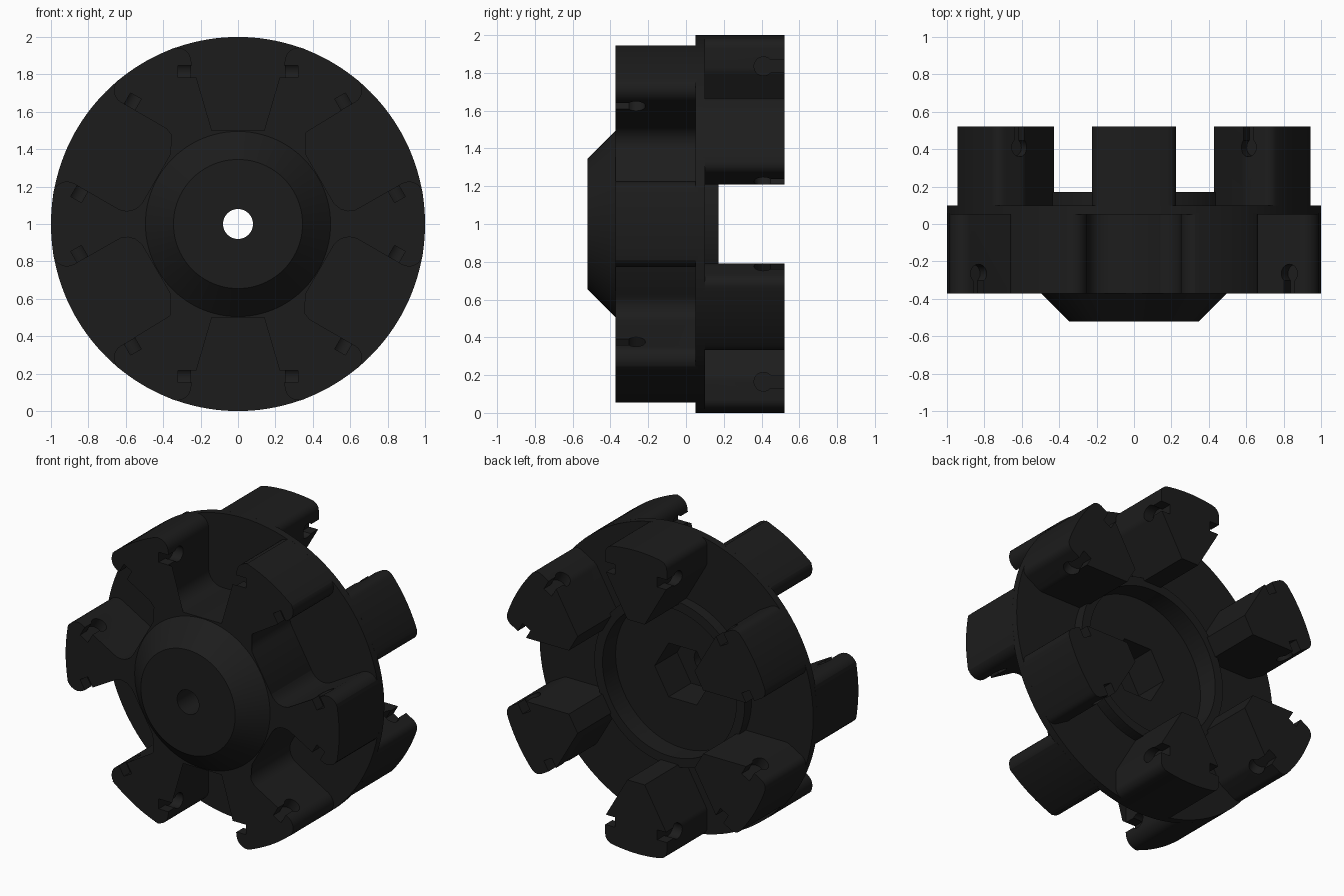
import bpy, bmesh, math
from mathutils import Vector

if "Cube" in bpy.data.objects:
    bpy.data.objects.remove(bpy.data.objects["Cube"])

mat = bpy.data.materials.new("charcoal")
mat.diffuse_color = (0.012, 0.012, 0.012, 1)
mat.use_nodes = True
mat.node_tree.nodes["Principled BSDF"].inputs["Base Color"].default_value = mat.diffuse_color
STEP = math.radians(60)
ANGLES = [math.radians(30 + 60 * k) for k in range(6)]


def place(r, t, a):
    """Radial distance and sideways offset about the hub axis -> x, z."""
    return Vector((r * math.cos(a) - t * math.sin(a),
                   r * math.sin(a) + t * math.cos(a)))


def rounded(corners, steps=8):
    """Outline from (point, fillet radius) pairs."""
    out = []
    for i, (p, rad) in enumerate(corners):
        if not rad:
            out.append(p)
            continue
        d1 = (corners[i - 1][0] - p).normalized()
        d2 = (corners[(i + 1) % len(corners)][0] - p).normalized()
        half = d1.angle(d2) / 2
        c = p + (d1 + d2).normalized() * rad / math.sin(half)
        s = p + d1 * rad / math.tan(half) - c
        e = p + d2 * rad / math.tan(half) - c
        sweep = s.angle(e)
        for j in range(steps + 1):
            f = j / steps
            out.append(c + (s * math.sin((1 - f) * sweep) + e * math.sin(f * sweep)) / math.sin(sweep))
    return out


def new_object(name, bm):
    bmesh.ops.triangulate(bm, faces=[f for f in bm.faces if len(f.verts) > 4])
    me = bpy.data.meshes.new(name)
    bm.to_mesh(me)
    bm.free()
    me.materials.append(mat)
    ob = bpy.data.objects.new(name, me)
    bpy.context.collection.objects.link(ob)
    return ob


def skin(bm, a, b):
    """Closed prism between two rings, wound so that it faces outward."""
    n = len(a)
    for i in range(n):
        j = (i + 1) % n
        bm.faces.new((a[i], b[i], b[j], a[j]))
    bm.faces.new(a)
    bm.faces.new(b[::-1])


def loft(bm, s0, s1):
    """Join two counter-clockwise outlines, each an (outline, y) pair, y rising."""
    skin(bm, *[[bm.verts.new((p.x, y, p.y + 1)) for p in pts] for pts, y in (s0, s1)])


def solid(name, s0, s1):
    bm = bmesh.new()
    loft(bm, s0, s1)
    return new_object(name, bm)


def circle(r, n=96):
    return [place(r, 0, 2 * math.pi * i / n) for i in range(n)]


def keyholes(name, t_range, r, y_round, y_open):
    """Cutters for the keyhole pockets on both flanks of every arm."""
    bm = bmesh.new()
    sgn = 1 if y_open > y_round else -1
    rad, w = 0.05, 0.033
    start = math.asin(w / rad)
    shape = [(w, y_open + sgn * 0.1)]
    for i in range(17):
        a = start + (2 * math.pi - 2 * start) * i / 16
        shape.append((rad * math.sin(a), y_round + sgn * rad * math.cos(a)))
    shape.append((-w, y_open + sgn * 0.1))
    for a in ANGLES:
        for side in (-1, 1):
            pts = shape if sgn * side > 0 else shape[::-1]
            rings = []
            for t in t_range:
                flat = [(place(r + dr, side * t, a), y) for dr, y in pts]
                rings.append([bm.verts.new((p.x, y, p.y + 1)) for p, y in flat])
            skin(bm, *rings)
    return new_object(name, bm)


def volume(me):
    bm = bmesh.new()
    bm.from_mesh(me)
    v = bm.calc_volume(signed=True)
    bm.free()
    return v


def cut(ob, *cutters):
    """Subtract each cutter, changing solver if a result collapses."""
    bpy.context.view_layer.objects.active = ob
    for c in cutters:
        before = ob.data.copy()
        v0 = volume(before)
        for solver in ('EXACT', 'MANIFOLD', 'FLOAT'):
            m = ob.modifiers.new("cut", 'BOOLEAN')
            m.operation, m.solver, m.object = 'DIFFERENCE', solver, c
            bpy.ops.object.modifier_apply(modifier=m.name)
            if 0.1 * v0 < volume(ob.data) < 1.001 * v0:
                break
            ob.data = before.copy()


# Hub core: flats form the floors of the front slots
core = []
for a in ANGLES:
    core += [place(0.5, -0.14, a), place(0.5, 0.14, a)]
hub = solid("hub_core", (core, -0.372), (core, 0.06))

# Front lugs: each fills the space between two neighbouring slots
bm = bmesh.new()
ro = math.sqrt(1 - 0.25 ** 2)
for a in ANGLES:
    b = a + STEP
    corners = [(place(0.5, 0.14, a), 0), (place(0.5, 0.25, a), 0.1), (place(ro, 0.25, a), 0.075)]
    corners += [(place(1, 0, a + math.radians(19 + 2 * i)), 0) for i in range(12)]
    corners += [(place(ro, -0.25, b), 0.075), (place(0.5, -0.25, b), 0.1), (place(0.5, -0.14, b), 0)]
    lug = rounded(corners)
    loft(bm, (lug, -0.372), (lug, 0.06))
front_lugs = new_object("front_lugs", bm)

# Web disc, nose cone and raised rear ring
disc = solid("web_disc", (circle(1, 128), 0.05), (circle(1, 128), 0.10))
cone = solid("nose_cone", (circle(0.345), -0.522), (circle(0.495), -0.372))
ring = solid("rear_ring", (circle(0.55), 0.09), (circle(0.55), 0.172))

# Rear arms: wedge-rooted teeth sitting behind the front slots
bm = bmesh.new()
ro = math.sqrt(1 - 0.225 ** 2)
for a in ANGLES:
    corners = [(place(0.53, -0.0635, a), 0), (place(0.81, -0.225, a), 0.08),
               (place(ro, -0.225, a), 0.055)]
    corners += [(place(1, 0, a + math.radians(-9 + 2 * i)), 0) for i in range(10)]
    corners += [(place(ro, 0.225, a), 0.055), (place(0.81, 0.225, a), 0.08),
                (place(0.53, 0.0635, a), 0)]
    tooth = rounded(corners)
    loft(bm, (tooth, 0.09), (tooth, 0.522))
rear_arms = new_object("rear_arms", bm)

# Cutters: shaft bore, hex pocket, round recess, keyholes
bore = solid("bore_cutter", (circle(0.08, 48), -1), (circle(0.08, 48), 1))
hexa = solid("hex_cutter", (circle(0.205, 6), -0.2), (circle(0.205, 6), 1))
recess = solid("recess_cutter", (circle(0.49), 0.035), (circle(0.49), 1))
front_keys = keyholes("front_key_cutter", (0.15, 0.32), 0.815, -0.265, -0.372)
rear_keys = keyholes("rear_key_cutter", (0.155, 0.3), 0.835, 0.41, 0.522)
cutters = (bore, hexa, recess, front_keys, rear_keys)
for c in cutters:
    c.hide_render = True

cut(hub, recess, hexa, bore)
cut(front_lugs, front_keys)
cut(disc, recess)
cut(ring, recess)
cut(cone, bore)
cut(rear_arms, rear_keys)
for c in cutters:
    bpy.data.objects.remove(c)

# Smooth curved walls, keep edges crisp
for ob in (hub, front_lugs, disc, cone, ring, rear_arms):
    bpy.ops.object.select_all(action='DESELECT')
    ob.select_set(True)
    bpy.context.view_layer.objects.active = ob
    bpy.ops.object.shade_smooth_by_angle(angle=math.radians(30))
